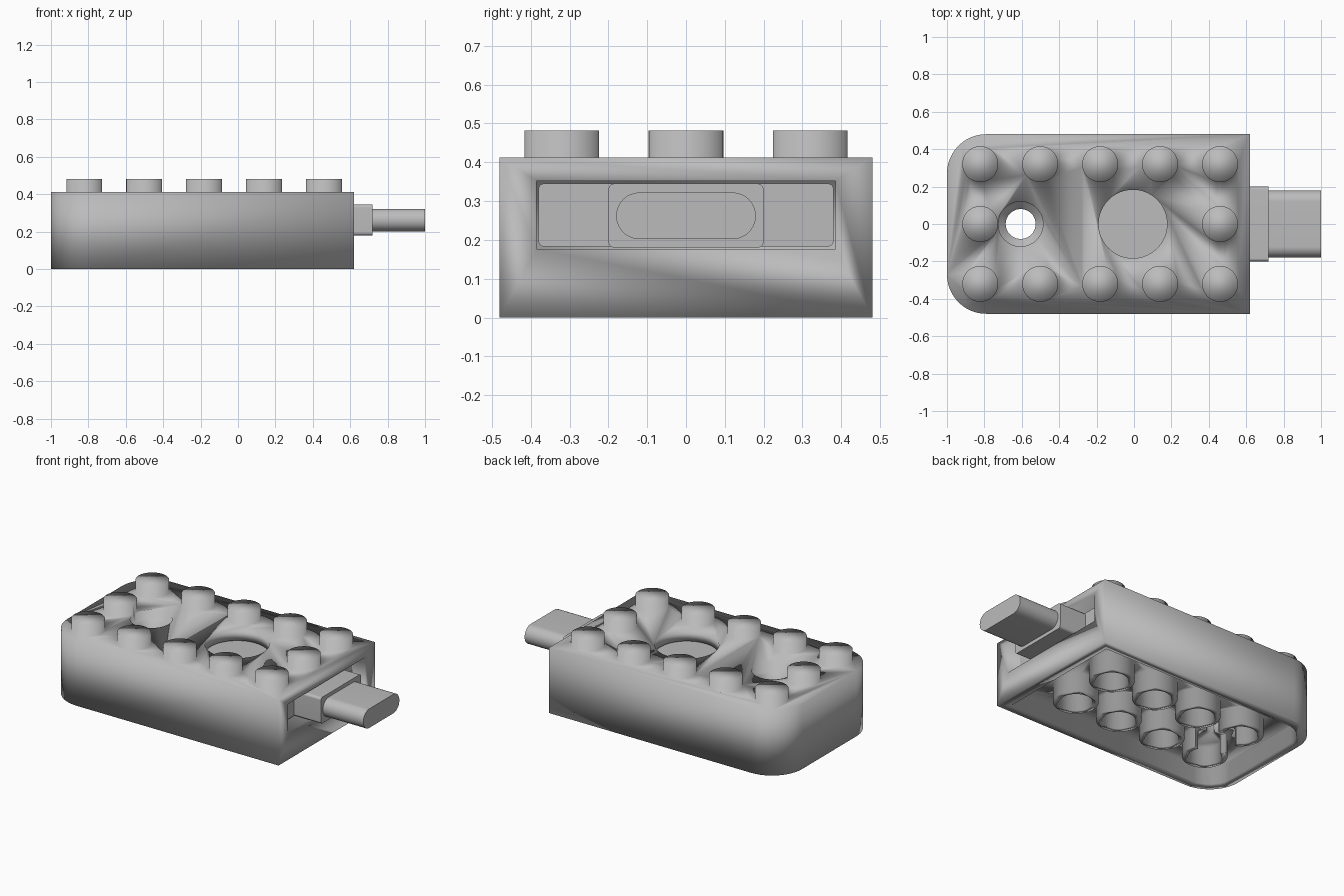
import bpy, bmesh, math
from mathutils import Vector

if "Cube" in bpy.data.objects:
    bpy.data.objects.remove(bpy.data.objects["Cube"])

grey = bpy.data.materials.new("light_grey")
grey.diffuse_color = (0.5, 0.5, 0.5, 1)
grey.use_nodes = True
grey.node_tree.nodes["Principled BSDF"].inputs["Base Color"].default_value = grey.diffuse_color


def make(name, bm):
    me = bpy.data.meshes.new(name)
    bm.to_mesh(me)
    bm.free()
    me.materials.append(grey)
    ob = bpy.data.objects.new(name, me)
    bpy.context.collection.objects.link(ob)
    return ob


def prism(name, pts, vec):
    """Extrude a closed 3D outline along vec."""
    bm = bmesh.new()
    f = bm.faces.new([bm.verts.new(p) for p in pts])
    r = bmesh.ops.extrude_face_region(bm, geom=[f])
    vs = [g for g in r["geom"] if isinstance(g, bmesh.types.BMVert)]
    bmesh.ops.translate(bm, verts=vs, vec=vec)
    bmesh.ops.recalc_face_normals(bm, faces=bm.faces)
    return make(name, bm)


def rounded(a0, a1, b0, b1, radii, n=12):
    """Rounded rectangle; radii for corners (a1b1, a0b1, a0b0, a1b0)."""
    pts = []
    for k, r in enumerate(radii):
        a = a1 - r if k in (0, 3) else a0 + r
        b = b1 - r if k in (0, 1) else b0 + r
        if r == 0:
            pts.append((a, b))
            continue
        for i in range(n + 1):
            t = (k + i / n) * math.pi / 2
            pts.append((a + r * math.cos(t), b + r * math.sin(t)))
    # drop coincident points so stadium shapes stay clean
    return [p for i, p in enumerate(pts)
            if (Vector(p) - Vector(pts[i - 1])).length > 1e-5]


def slab(name, x0, x1, y, z0, z1, r):
    return prism(name, [(a, b, z0) for a, b in rounded(x0, x1, -y, y, (0, r, r, 0))],
                 (0, 0, z1 - z0))


def bar(name, x0, x1, y, z0, z1, r):
    return prism(name, [(x0, a, b) for a, b in rounded(-y, y, z0, z1, (r,) * 4)],
                 (x1 - x0, 0, 0))


def cone(name, x, y, z0, z1, r0, r1=None, seg=48):
    bm = bmesh.new()
    bmesh.ops.create_cone(bm, cap_ends=True, segments=seg, radius1=r0,
                          radius2=r0 if r1 is None else r1, depth=z1 - z0)
    bmesh.ops.translate(bm, verts=bm.verts, vec=(x, y, (z0 + z1) / 2))
    return make(name, bm)


def boolean(ob, others, op="DIFFERENCE"):
    for c in others:
        m = ob.modifiers.new("bool", "BOOLEAN")
        m.operation, m.solver, m.object = op, "EXACT", c
    bpy.context.view_layer.update()
    me = bpy.data.meshes.new_from_object(
        ob.evaluated_get(bpy.context.evaluated_depsgraph_get()))
    ob.modifiers.clear()
    ob.data = me
    for c in others:
        bpy.data.objects.remove(c)


# main shell with underside cavity
W = 0.06
X1 = 0.619
HX = -0.606
CEIL = 0.115
shell = slab("shell", -1, X1, 0.48, 0, 0.412, 0.21)
boolean(shell, [slab("cavity_cutter", -1 + W, X1 - W, 0.48 - W, -0.1, CEIL, 0.21 - W)])

# studs on the border of a 5 x 3 grid, hollow tubes underneath
added = [cone("stud", -0.822 + 0.3205 * i, 0.32 * j, 0.39, 0.482, 0.096)
         for i in range(5) for j in (-1, 0, 1) if j or i in (0, 4)]
spots = [(-0.662 + 0.3205 * i, 0.16 * j) for i in range(4) for j in (-1, 1)]
added += [cone("tube", x, y, 0, CEIL + 0.02, 0.13) for x, y in spots]
boolean(shell, added, "UNION")

# bores, connector slot, round window and key hole that notches two tubes
cutters = [cone("bore_cutter", x, y, -0.1, CEIL, 0.096) for x, y in spots]
cutters += [bar("slot_cutter", -0.3, 0.8, 0.385, 0.177, 0.352, 0),
            cone("window_cutter", -0.006, 0, 0.3, 0.6, 0.183, seg=64),
            cone("hole_cutter", HX, 0, -0.2, 0.7, 0.08),
            cone("notch_cutter", HX, 0, -0.2, CEIL, 0.12),
            cone("countersink_cutter", HX, 0, 0.36, 0.6, 0.12)]
boolean(shell, cutters)

# circuit block in the slot, connector collar and plug
bar("circuit_block", -0.29, 0.53, 0.38, 0.183, 0.345, 0.014)
bar("connector_collar", 0.5, 0.718, 0.2, 0.18, 0.345, 0.016)
bar("plug", 0.7, 1.0, 0.18, 0.202, 0.322, 0.06)

# the shell is smooth throughout, the connector keeps crisp edges
for ob in list(bpy.context.scene.objects):
    bpy.ops.object.select_all(action="DESELECT")
    ob.select_set(True)
    bpy.context.view_layer.objects.active = ob
    if ob is shell or ob.name == "shell":
        bpy.ops.object.shade_smooth()
    else:
        bpy.ops.object.shade_smooth_by_angle(angle=math.radians(35))
